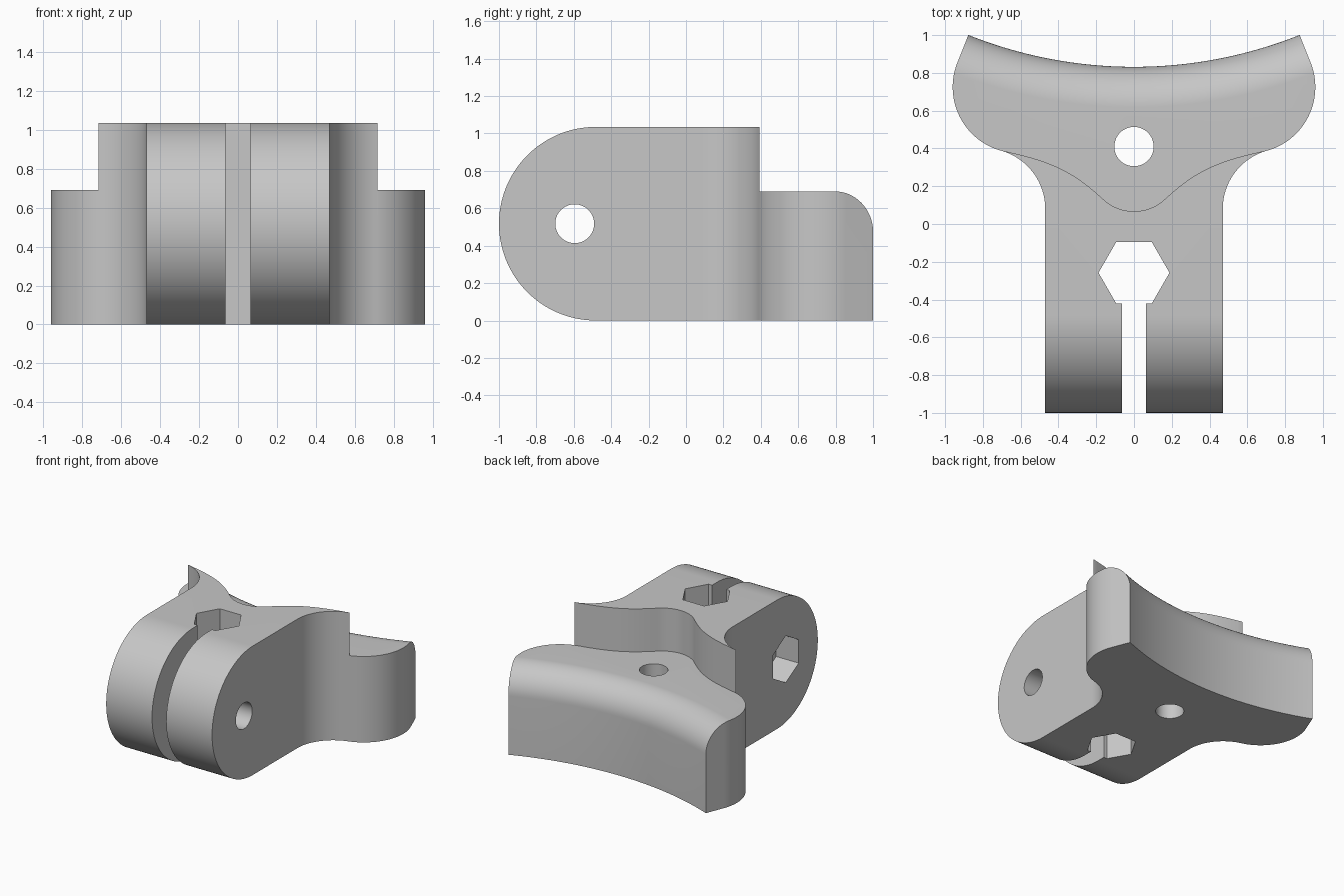
import bpy
import bmesh
from math import sin, cos, pi, radians
from mathutils import Vector

if "Cube" in bpy.data.objects:
    bpy.data.objects.remove(bpy.data.objects["Cube"], do_unlink=True)

HEIGHT = 1.035      # tall clamp block
SHELF = 0.69        # lower rear pad
ARC_Y, ARC_R = 3.195, 2.363   # curved back face
FILLET = 0.22


def arc(cx, cy, r, a0, a1, n):
    """Points on an arc, angles in degrees."""
    return [(cx + r * cos(radians(a0 + (a1 - a0) * i / n)),
             cy + r * sin(radians(a0 + (a1 - a0) * i / n))) for i in range(n + 1)]


def mirrored(half):
    """Close a right-hand half outline with its mirror image."""
    return half + [(-x, y) for x, y in reversed(half) if abs(x) > 1e-5]


def add_object(name, bm):
    bmesh.ops.remove_doubles(bm, verts=bm.verts, dist=1e-5)
    bmesh.ops.recalc_face_normals(bm, faces=bm.faces)
    mesh = bpy.data.meshes.new(name)
    bm.to_mesh(mesh)
    bm.free()
    obj = bpy.data.objects.new(name, mesh)
    bpy.context.collection.objects.link(obj)
    return obj


def prism(name, points, lo, hi, axis="z"):
    """Extrude an outline along z (points are x, y) or x (points are y, z)."""
    place = (lambda u, v, w: (u, v, w)) if axis == "z" else (lambda u, v, w: (w, u, v))
    bm = bmesh.new()
    face = bm.faces.new([bm.verts.new(place(u, v, lo)) for u, v in points])
    grown = bmesh.ops.extrude_face_region(bm, geom=[face])["geom"]
    bmesh.ops.translate(bm, vec=Vector(place(0, 0, hi - lo)),
                        verts=[v for v in grown if isinstance(v, bmesh.types.BMVert)])
    return add_object(name, bm)


def combine(target, tool, operation="DIFFERENCE"):
    mod = target.modifiers.new(tool.name, "BOOLEAN")
    mod.operation, mod.solver, mod.object = operation, "EXACT", tool
    bpy.context.view_layer.objects.active = target
    bpy.ops.object.modifier_apply(modifier=mod.name)
    bpy.data.objects.remove(tool, do_unlink=True)


# Plan outline: straight arm, concave flare, rounded lobe, radial end
end = radians(21.7)
lobe = arc(0.61, 0.725, 0.35, -74.4, 21.7, 32)
tip = (lobe[-1][0] - 0.3 * sin(end), lobe[-1][1] + 0.3 * cos(end))
half = [(0.47, -1.2)] + arc(0.79, 0.08, 0.32, 180, 105.6, 24) + lobe[1:] + [tip]
body = prism("clamp_bracket", mirrored(half), -0.2, 1.3)

# Side profile: half-round front, flat top and bottom
r = HEIGHT / 2
side = arc(r - 1, r, r, 270, 90, 64) + [(1.4, HEIGHT), (1.4, 0)]
combine(body, prism("side_profile", side, -1.3, 1.3, "x"), "INTERSECT")

# Step down to the rear pad, along a flowing curve
curve = arc(0, 0.307, 0.24, 270, 314, 12)
p = [Vector(q) for q in (curve[-1], (0.33, 0.285), (0.446, 0.336), (0.715, 0.392))]
for i in range(1, 21):
    t = i / 20
    q = (1 - t) ** 3 * p[0] + 3 * t * (1 - t) ** 2 * p[1] + 3 * t * t * (1 - t) * p[2] + t ** 3 * p[3]
    curve.append((q.x, q.y))
curve += [(1.2, 0.392), (1.2, 1.5)]
combine(body, prism("step_cutter", mirrored(curve), SHELF, 1.5))

# Curved back face with a rounded top edge
top = SHELF + 0.0003
profile = [(ARC_R - 0.7, -0.3), (ARC_R, -0.3)]
profile += arc(ARC_R + FILLET, top - FILLET, FILLET, 180, 90, 16)
profile += [(ARC_R + FILLET, 1.4), (ARC_R - 0.7, 1.4)]
bm = bmesh.new()
steps = 72
rings = []
for i in range(steps + 1):
    a = radians(-36 + 72 * i / steps)
    rings.append([bm.verts.new((rho * sin(a), ARC_Y - rho * cos(a), z)) for rho, z in profile])
for a, b in zip(rings, rings[1:]):
    for j in range(len(profile)):
        k = (j + 1) % len(profile)
        bm.faces.new((a[j], a[k], b[k], b[j]))
bm.faces.new(rings[0])
bm.faces.new(rings[-1])
combine(body, add_object("back_cutter", bm))

# Clamping slot, vertical hexagon and round pad hole
slot = [(-0.063, -1.3), (0.063, -1.3), (0.063, -0.3), (-0.063, -0.3)]
combine(body, prism("slot_cutter", slot, -0.3, 1.5))
combine(body, prism("hexagon_cutter", arc(0, -0.258, 0.188, 0, 300, 5), -0.3, 1.5))
combine(body, prism("pad_hole_cutter", arc(0, 0.41, 0.104, 0, 352.5, 47), -0.3, 1.5))

# Cross bolt hole with a hexagonal nut pocket on one side
combine(body, prism("bolt_cutter", arc(-0.595, r, 0.104, 0, 352.5, 47), -0.8, 0.8, "x"))
combine(body, prism("nut_cutter", arc(-0.595, r, 0.188, 30, 330, 5), -0.8, -0.27, "x"))

# Grey material
grey = bpy.data.materials.new("plain grey")
grey.use_nodes = True
color = (0.57, 0.57, 0.57, 1)
grey.diffuse_color = color
grey.node_tree.nodes["Principled BSDF"].inputs["Base Color"].default_value = color
body.data.materials.clear()
body.data.materials.append(grey)
for poly in body.data.polygons:
    poly.material_index = 0

# Smooth curves, sharp edges
bpy.ops.object.select_all(action="DESELECT")
body.select_set(True)
bpy.context.view_layer.objects.active = body
bpy.ops.object.shade_smooth_by_angle(angle=radians(30))
